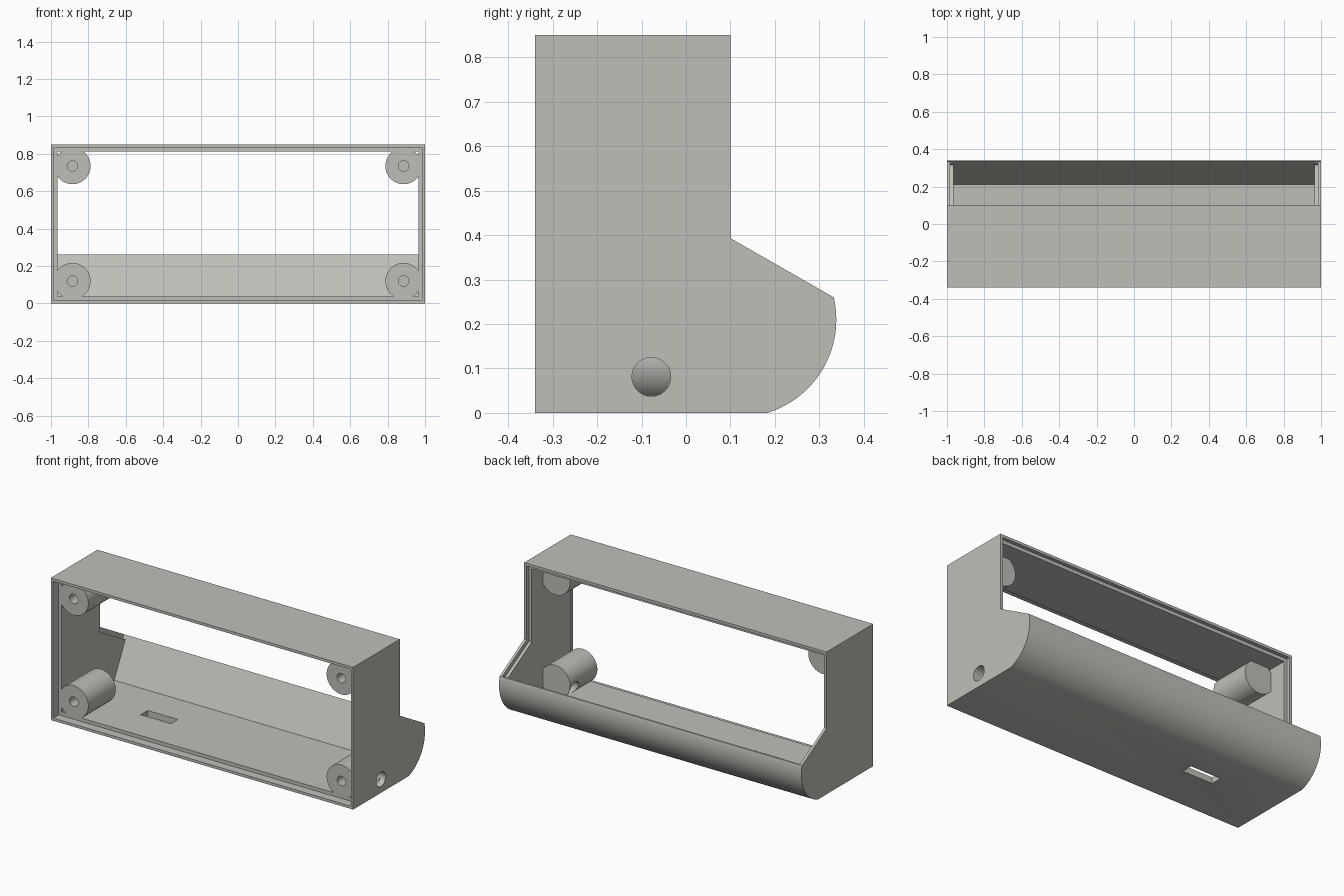
import bpy, math
from mathutils import Matrix

if "Cube" in bpy.data.objects:
    bpy.data.objects.remove(bpy.data.objects["Cube"])

grey = bpy.data.materials.new("warm_grey")
grey.diffuse_color = (0.52, 0.52, 0.485, 1)
grey.use_nodes = True
grey.node_tree.nodes["Principled BSDF"].inputs["Base Color"].default_value = grey.diffuse_color


def extrude_x(name, profile, half):
    """Solid from a (y, z) profile, symmetric about x = 0."""
    n = len(profile)
    verts = [(s * half, y, z) for s in (-1, 1) for y, z in profile]
    faces = [tuple(range(n))[::-1], tuple(range(n, 2 * n))]
    faces += [(i, (i + 1) % n, n + (i + 1) % n, n + i) for i in range(n)]
    me = bpy.data.meshes.new(name)
    me.from_pydata(verts, [], faces)
    me.materials.append(grey)
    ob = bpy.data.objects.new(name, me)
    bpy.context.collection.objects.link(ob)
    bpy.context.view_layer.objects.active = ob
    bpy.ops.object.mode_set(mode='EDIT')
    bpy.ops.mesh.select_all(action='SELECT')
    bpy.ops.mesh.normals_make_consistent(inside=False)
    bpy.ops.object.mode_set(mode='OBJECT')
    return ob


def box(name, x, y, z):
    ob = extrude_x(name, [(y[0], z[0]), (y[1], z[0]), (y[1], z[1]), (y[0], z[1])],
                   (x[1] - x[0]) / 2)
    ob.data.transform(Matrix.Translation(((x[0] + x[1]) / 2, 0, 0)))
    return ob


def cylinder(name, center, radius, length, axis):
    rot = (math.pi / 2, 0, 0) if axis == 'Y' else (0, math.pi / 2, 0)
    bpy.ops.mesh.primitive_cylinder_add(vertices=64, radius=radius, depth=length,
                                        location=center, rotation=rot)
    ob = bpy.context.object
    ob.name = name
    ob.data.materials.append(grey)
    return ob


def combine(target, tool, operation):
    """Apply a boolean and discard the tool."""
    bpy.context.view_layer.objects.active = target
    mod = target.modifiers.new("boolean", 'BOOLEAN')
    mod.object, mod.operation, mod.solver = tool, operation, 'EXACT'
    bpy.ops.object.modifier_apply(modifier=mod.name)
    bpy.data.objects.remove(tool, do_unlink=True)


# Outer body: upright box with a rounded foot at the back
CY, CZ, R = 0.1185, 0.21, 0.2197
a0, a1 = math.asin(-CZ / R), math.asin(0.05 / R)
arc = [(CY + R * math.cos(a), CZ + R * math.sin(a))
       for a in (a0 + (a1 - a0) * i / 32 for i in range(33))]
case = extrude_x("enclosure", [(-0.34, 0)] + arc + [(0.1, 0.393), (0.1, 0.85), (-0.34, 0.85)], 1.0)

# Through cavity with a sloped inner back wall
combine(case, extrude_x("cavity", [(-0.5, 0.037), (0.21, 0.037), (0.326, 0.26),
                                   (0.394, 0.39), (0.394, 0.813), (-0.5, 0.813)], 0.966),
        'DIFFERENCE')

# Stepped seats for the front and back panels
combine(case, box("front_rebate", (-0.984, 0.984), (-0.5, -0.288), (0.016, 0.834)), 'DIFFERENCE')
combine(case, extrude_x("back_rebate", [(0.078, 0.834), (0.078, 0.374), (0.3155, 0.24),
                                        (0.39, 0.383), (0.39, 0.834)], 0.984), 'DIFFERENCE')

# Corner screw bosses
corners = [(sx * 0.885, z) for sx in (-1, 1) for z in (0.12, 0.735)]
for x, z in corners:
    combine(case, cylinder("screw_boss", (x, -0.159, z), 0.097, 0.258, 'Y'), 'UNION')
for x, z in corners:
    combine(case, cylinder("screw_hole", (x, -0.25, z), 0.028, 0.24, 'Y'), 'DIFFERENCE')

# Cable bore through one side, and a slot in the floor
combine(case, cylinder("side_bore", (0.95, -0.078, 0.081), 0.0435, 0.4, 'X'), 'DIFFERENCE')
combine(case, box("floor_slot", (-0.595, -0.395), (-0.07, -0.003), (-0.1, 0.1)), 'DIFFERENCE')

bpy.ops.object.select_all(action='DESELECT')
case.select_set(True)
bpy.context.view_layer.objects.active = case
bpy.ops.object.shade_smooth_by_angle(angle=math.radians(25))
